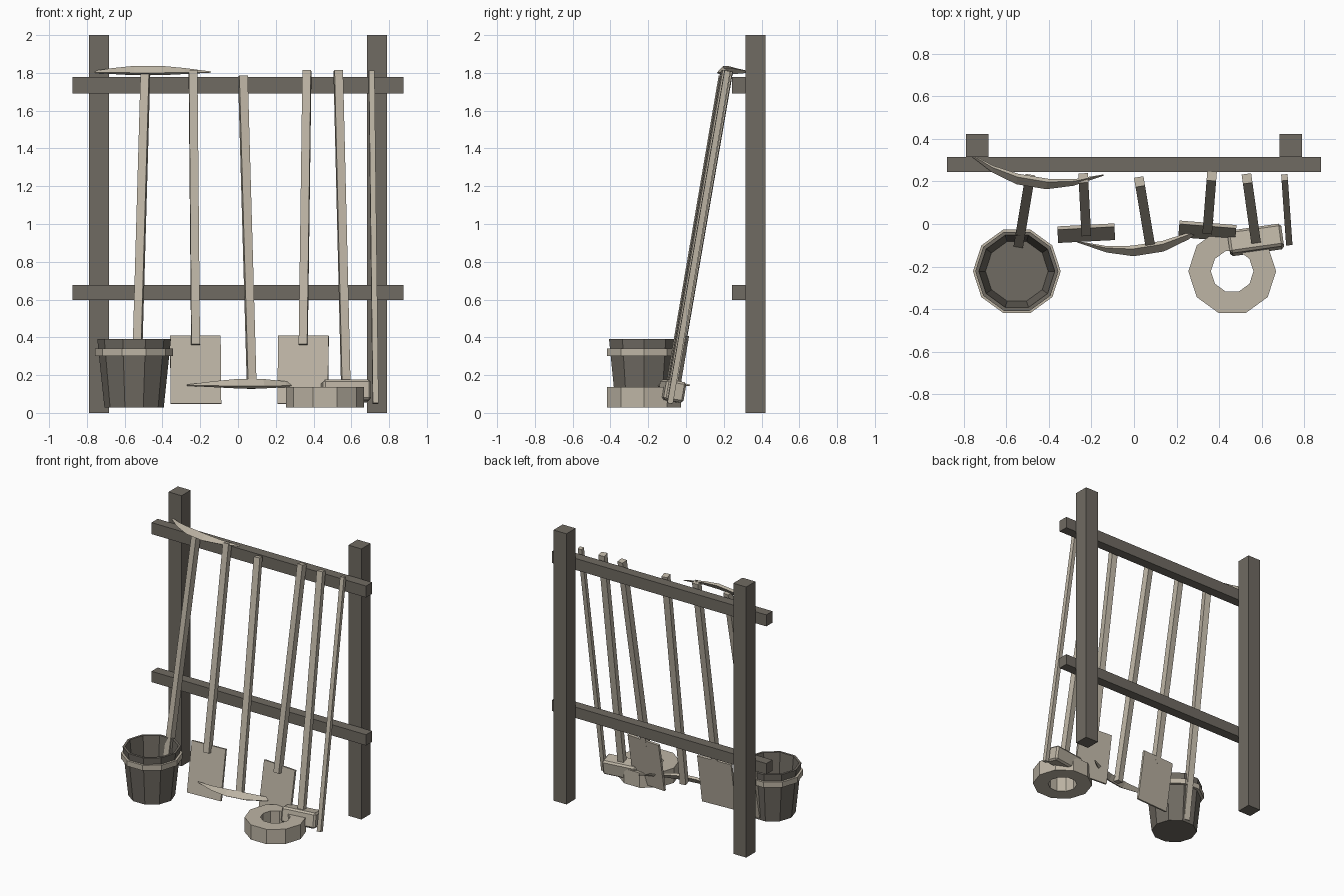
import bpy, bmesh, math
from mathutils import Matrix, Vector

if "Cube" in bpy.data.objects:
    bpy.data.objects.remove(bpy.data.objects["Cube"])


def material(name, rgb):
    m = bpy.data.materials.new(name)
    m.diffuse_color = (*rgb, 1)
    m.use_nodes = True
    m.node_tree.nodes["Principled BSDF"].inputs["Base Color"].default_value = m.diffuse_color
    return m


DARK = material("dark_wood", (0.16, 0.145, 0.122))
LIGHT = material("pale_wood", (0.51, 0.46, 0.375))
LEAN = math.radians(9.8)


def finish(name, bm, mat):
    bmesh.ops.recalc_face_normals(bm, faces=bm.faces)
    me = bpy.data.meshes.new(name)
    bm.to_mesh(me)
    bm.free()
    me.materials.append(mat)
    ob = bpy.data.objects.new(name, me)
    bpy.context.collection.objects.link(ob)
    return ob


def box(name, lo, hi, mat, frame=Matrix(), bevel=0):
    """Box between two corners, placed in the given frame."""
    lo, hi = Vector(lo), Vector(hi)
    bm = bmesh.new()
    bmesh.ops.create_cube(bm, size=1)
    for v in bm.verts:
        v.co = (lo + hi) / 2 + v.co * (hi - lo)
    if bevel:
        bmesh.ops.bevel(bm, geom=bm.edges[:], offset=bevel, segments=1, affect='EDGES')
    bm.transform(frame)
    return finish(name, bm, mat)


def lathe(name, centre, profile, mat, closed, n=10):
    """Revolve (radius, z) points in n flat sides."""
    bm = bmesh.new()
    rings = [[bm.verts.new((centre[0] + r * math.cos(2 * math.pi * i / n),
                            centre[1] + r * math.sin(2 * math.pi * i / n), z))
              for i in range(n)] for r, z in profile]
    pairs = list(zip(rings, rings[1:]))
    if closed:
        pairs.append((rings[-1], rings[0]))
    else:
        bm.faces.new(rings[0])
        bm.faces.new(rings[-1])
    for a, b in pairs:
        for i in range(n):
            j = (i + 1) % n
            bm.faces.new((a[i], a[j], b[j], b[i]))
    return finish(name, bm, mat)


def lean_frame(x, y, z, yaw):
    """Frame at a tool's foot, with its z axis along the leaning handle."""
    return (Matrix.Translation((x, y, z)) @ Matrix.Rotation(math.radians(yaw), 4, 'Z')
            @ Matrix.Rotation(-LEAN, 4, 'X'))


def handle(name, frame, start, end, width=0.045):
    h = width / 2
    return box(name, (-h, -h, start), (h, h, end), LIGHT, frame)


def curved_head(name, centre, yaw):
    """Bowed head with a diamond section, tapering to both tips."""
    bm = bmesh.new()
    rings = []
    for t in (-1, -0.6, -0.22, 0.22, 0.6, 1):
        s = max(0.12, 1 - abs(t) ** 1.7)
        y, z = 0.085 * t * t, -0.006 * t * t
        rings.append([bm.verts.new((0.325 * t, y + dy * s, z + dz * s)) for dy, dz in
                      ((-0.032, -0.010), (0.005, 0.030), (0.022, 0.018), (-0.008, -0.024))])
    for a, b in zip(rings, rings[1:]):
        for i in range(4):
            j = (i + 1) % 4
            bm.faces.new((a[i], a[j], b[j], b[i]))
    bm.faces.new(rings[0])
    bm.faces.new(rings[-1])
    bm.transform(Matrix.Translation(centre) @ Matrix.Rotation(math.radians(yaw), 4, 'Z'))
    return finish(name, bm, LIGHT)


# Rack: two posts and two rails
for side, x in (("left", -0.735), ("right", 0.735)):
    box(side + "_post", (x - 0.053, 0.315, 0), (x + 0.053, 0.422, 2), DARK)
for level, z0, z1 in (("lower", 0.598, 0.678), ("upper", 1.692, 1.777)):
    box(level + "_rail", (-0.877, 0.243, z0), (0.877, 0.315, z1), DARK)

# Picks: one head up, one head down
handle("upright_pick_handle", lean_frame(-0.54, -0.088, 0.05, -9.5), 0, 1.775)
curved_head("upright_pick_head", (-0.478, 0.2, 1.81), -9.5)
handle("lowered_pick_handle", lean_frame(0.073, -0.083, 0.13, 9.5), 0, 1.678)
curved_head("lowered_pick_head", (0.065, -0.115, 0.152), 9)

# Shovels: handle in front of a flat blade
for name, x, y, yaw in (("left_shovel", -0.222, -0.088, 3), ("right_shovel", 0.341, -0.078, -4.5)):
    f = lean_frame(x, y, 0.05, yaw)
    handle(name + "_handle", f, 0.315, 1.787)
    box(name + "_blade", (-0.134, 0.006, 0), (0.134, 0.022, 0.365), LIGHT, f)

# Sledgehammer
f = lean_frame(0.573, -0.088, 0.05, 8)
handle("hammer_handle", f, 0.03, 1.787)
box("hammer_head", (-0.128, -0.052, 0.012), (0.128, 0.056, 0.122), LIGHT, f, bevel=0.012)

# Thin pry bar
handle("pry_bar", lean_frame(0.728, -0.085, 0.05, 4), 0, 1.787, width=0.03)

# Bucket with hoop
lathe("bucket", (-0.55, -0.222),
      [(0.157, 0.028), (0.195, 0.39), (0.178, 0.39), (0.147, 0.06)], DARK, False)
lathe("bucket_hoop", (-0.55, -0.222),
      [(0.184, 0.3), (0.206, 0.3), (0.206, 0.34), (0.184, 0.34)], LIGHT, True)

# Grindstone ring lying flat
lathe("grindstone", (0.461, -0.222),
      [(0.1, 0.028), (0.206, 0.028), (0.206, 0.137), (0.1, 0.137)], LIGHT, True)
